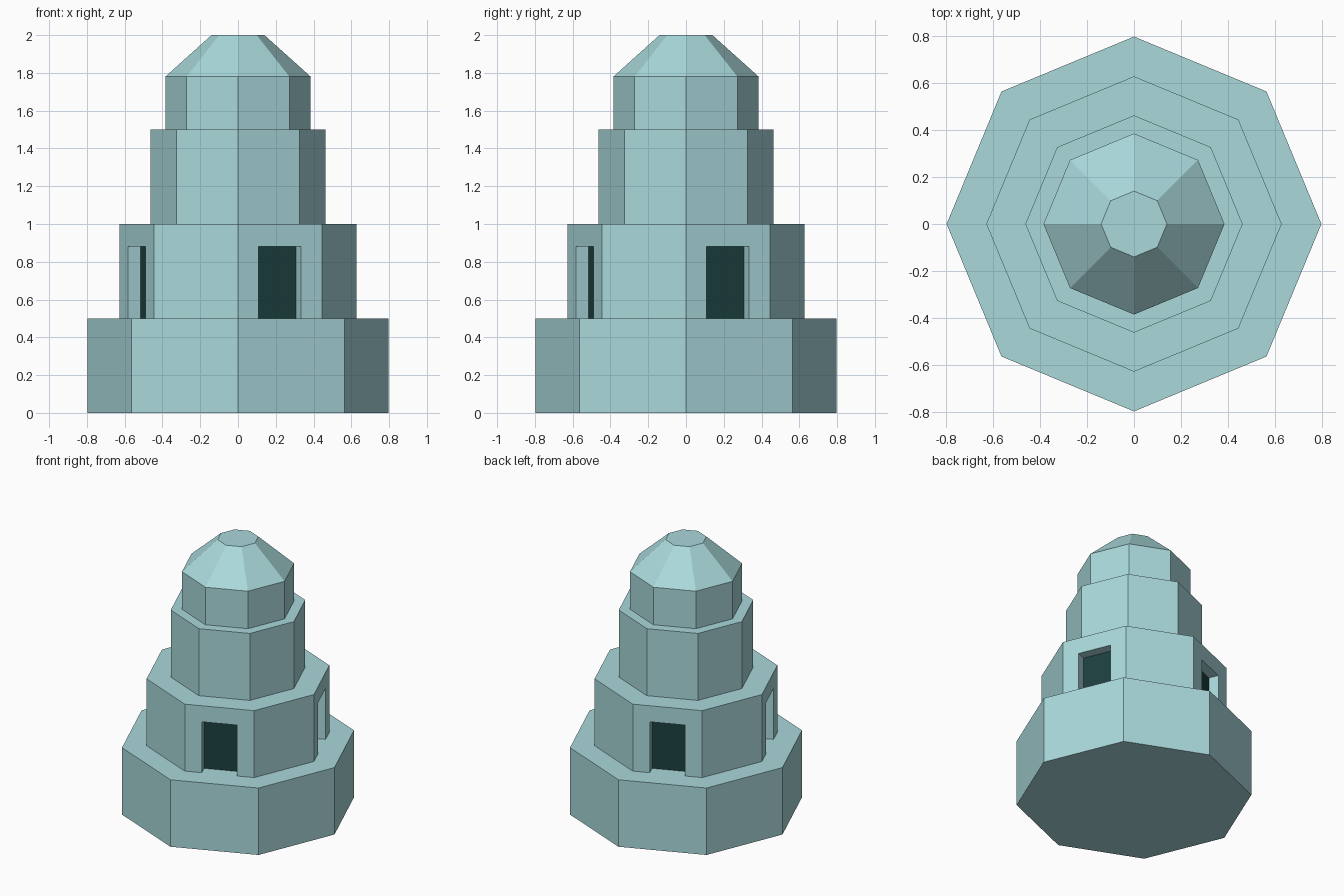
import bpy, bmesh, math
from mathutils import Matrix

if "Cube" in bpy.data.objects:
    bpy.data.objects.remove(bpy.data.objects["Cube"])

SIDES = 8


def material(name, color):
    m = bpy.data.materials.new(name)
    m.diffuse_color = color
    m.use_nodes = True
    m.node_tree.nodes["Principled BSDF"].inputs["Base Color"].default_value = m.diffuse_color
    return m


stone = material("pale_teal_stone", (0.40, 0.69, 0.71, 1))
dark = material("dark_doorway", (0.012, 0.05, 0.05, 1))


def make_object(name, bm, mat):
    bmesh.ops.recalc_face_normals(bm, faces=bm.faces)
    mesh = bpy.data.meshes.new(name)
    bm.to_mesh(mesh)
    bm.free()
    mesh.materials.append(mat)
    obj = bpy.data.objects.new(name, mesh)
    bpy.context.collection.objects.link(obj)
    return obj


def tier(name, profile):
    """Closed octagonal solid from (radius, z) rings, corners on the axes."""
    bm = bmesh.new()
    rings = []
    for r, z in profile:
        rings.append([bm.verts.new((r * math.cos(i * math.tau / SIDES),
                                    r * math.sin(i * math.tau / SIDES), z))
                      for i in range(SIDES)])
    for a, b in zip(rings, rings[1:]):
        for i in range(SIDES):
            j = (i + 1) % SIDES
            bm.faces.new((a[i], a[j], b[j], b[i]))
    bm.faces.new(rings[0][::-1])
    bm.faces.new(rings[-1])
    return make_object(name, bm, stone)


def door_boxes(name, inner, outer, width, z0, z1, mat):
    """Four boxes, one on every second wall, between two radial distances."""
    bm = bmesh.new()
    for k in range(4):
        m = (Matrix.Rotation(math.radians(22.5 + 90 * k), 4, 'Z')
             @ Matrix.Translation(((inner + outer) / 2, 0, (z0 + z1) / 2))
             @ Matrix.Diagonal((outer - inner, width, z1 - z0, 1)))
        bmesh.ops.create_cube(bm, size=1, matrix=m)
    return make_object(name, bm, mat)


# Stacked tiers
tier("base_tier", [(0.797, 0), (0.797, 0.5)])
door_tier = tier("door_tier", [(0.628, 0.5), (0.628, 1.0)])
tier("upper_tier", [(0.462, 1.0), (0.462, 1.5)])
tier("lantern_roof", [(0.385, 1.5), (0.385, 1.78), (0.14, 2.0)])

# Recessed doorways
wall = 0.628 * math.cos(math.pi / SIDES)
back = wall - 0.072
cutter = door_boxes("doorway_cutter", back - 0.02, wall + 0.1, 0.243, 0.4, 0.88, stone)
cutter.hide_render = True
cut = door_tier.modifiers.new("doorways", 'BOOLEAN')
cut.operation = 'DIFFERENCE'
cut.solver = 'EXACT'
cut.object = cutter
bpy.context.view_layer.objects.active = door_tier
bpy.ops.object.modifier_apply(modifier=cut.name)
bpy.data.objects.remove(cutter)

# Dark panels at the back of the doorways
door_boxes("door_panels", back - 0.02, back, 0.243, 0.5, 0.88, dark)
